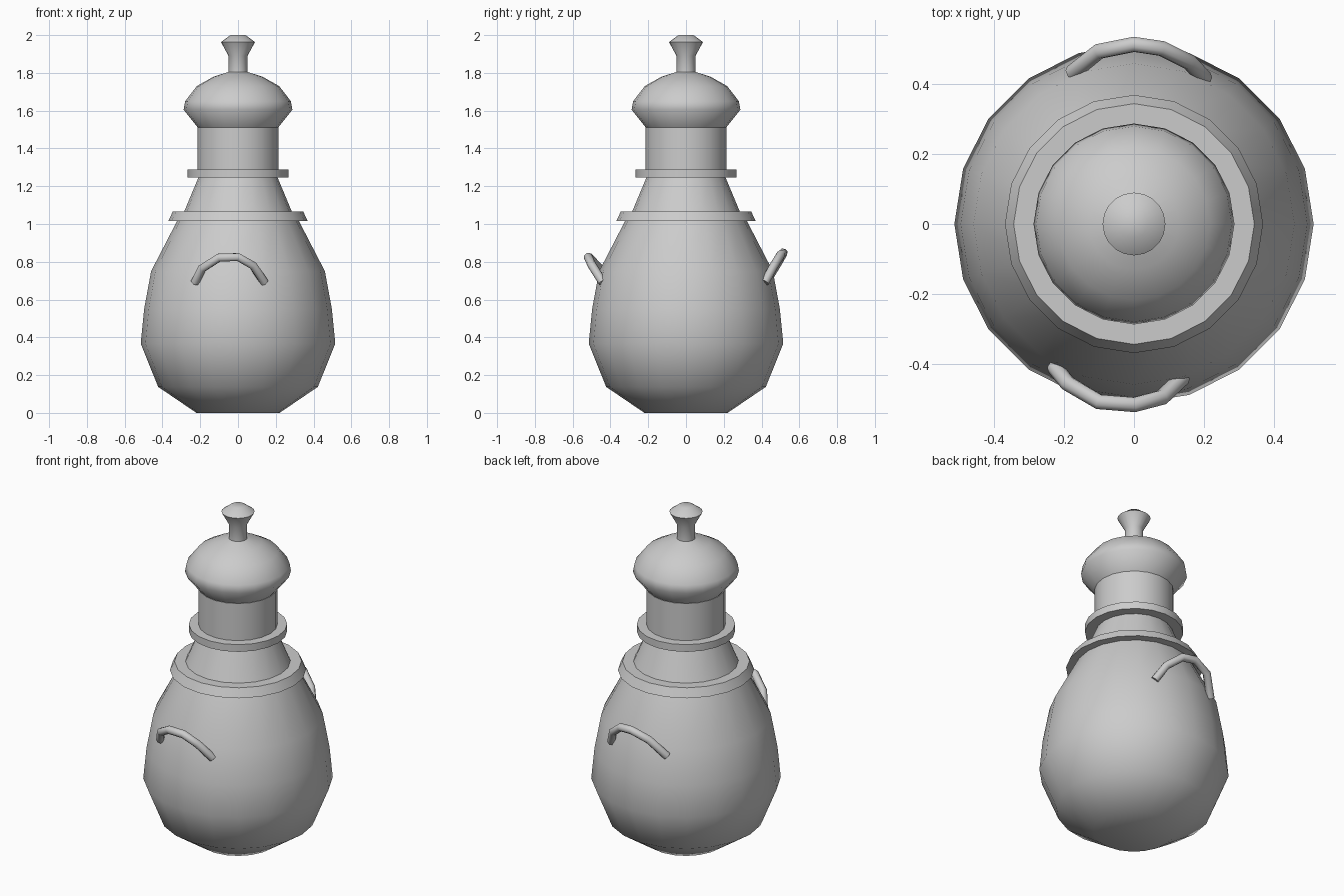
import bpy, bmesh
from math import cos, sin, tau, radians

if "Cube" in bpy.data.objects:
    bpy.data.objects.remove(bpy.data.objects["Cube"])

SIDES = 20


def smooth(obj, angle):
    bpy.ops.object.select_all(action='DESELECT')
    obj.select_set(True)
    bpy.context.view_layer.objects.active = obj
    bpy.ops.object.shade_smooth_by_angle(angle=radians(angle))


def lathe(name, profile, angle=50):
    """Revolve (radius, height) points about z and cap both ends."""
    bm = bmesh.new()
    rings = [[bm.verts.new((r * cos(tau * i / SIDES), r * sin(tau * i / SIDES), z))
              for i in range(SIDES)] for r, z in profile]
    for a, b in zip(rings, rings[1:]):
        for i in range(SIDES):
            j = (i + 1) % SIDES
            bm.faces.new((a[i], a[j], b[j], b[i]))
    bm.faces.new(rings[0][::-1])
    bm.faces.new(rings[-1])
    mesh = bpy.data.meshes.new(name)
    bm.to_mesh(mesh)
    bm.free()
    obj = bpy.data.objects.new(name, mesh)
    bpy.context.collection.objects.link(obj)
    smooth(obj, angle)


def handle(name, points):
    """Bent round bar along a short path."""
    curve = bpy.data.curves.new(name, 'CURVE')
    curve.dimensions = '3D'
    curve.bevel_depth = 0.023
    curve.bevel_resolution = 2
    curve.use_fill_caps = True
    spline = curve.splines.new('POLY')
    spline.points.add(len(points) - 1)
    for p, co in zip(spline.points, points):
        p.co = (*co, 1)
    obj = bpy.data.objects.new(name, curve)
    bpy.context.collection.objects.link(obj)
    bpy.ops.object.select_all(action='DESELECT')
    obj.select_set(True)
    bpy.context.view_layer.objects.active = obj
    bpy.ops.object.convert(target='MESH')
    smooth(bpy.context.view_layer.objects.active, 50)


# Pot belly, wide flange, shoulder, collar and straight neck
lathe("pot_body", [
    (0.22, 0), (0.423, 0.138), (0.515, 0.367), (0.497, 0.55), (0.46, 0.75), (0.323, 1.015),
    (0.37, 1.015), (0.345, 1.066), (0.285, 1.066), (0.21, 1.245),
    (0.267, 1.245), (0.267, 1.288), (0.215, 1.288), (0.215, 1.51)])

# Domed lid with knob
lathe("lid", [
    (0.21, 1.507), (0.288, 1.605), (0.28, 1.65), (0.218, 1.73), (0.13, 1.78), (0.05, 1.805),
    (0.05, 1.89), (0.09, 1.963), (0.04, 2.0)])

# Two side handles, slightly off centre
handle("front_handle", [
    (-0.228, -0.41, 0.69), (-0.19, -0.457, 0.765), (-0.1, -0.51, 0.822),
    (0, -0.518, 0.825), (0.08, -0.497, 0.78), (0.14, -0.44, 0.69)])
handle("back_handle", [
    (-0.177, 0.434, 0.71), (-0.1, 0.495, 0.81), (0, 0.515, 0.848),
    (0.08, 0.503, 0.84), (0.16, 0.463, 0.775), (0.203, 0.417, 0.69)])
